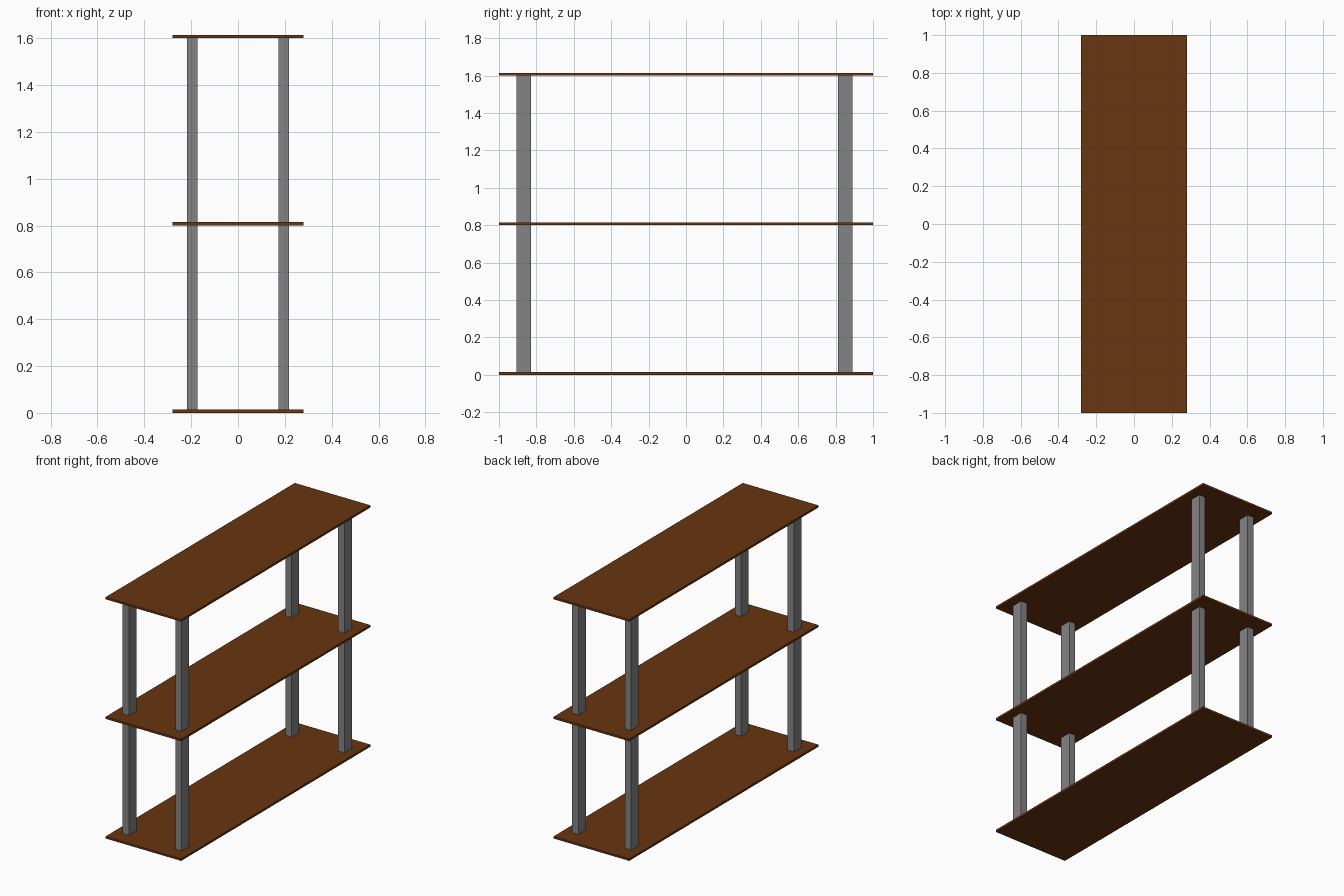
import bpy

cube = bpy.data.objects.get("Cube")
if cube:
    bpy.data.objects.remove(cube, do_unlink=True)


def make_material(name, color):
    mat = bpy.data.materials.new(name)
    mat.use_nodes = True
    mat.diffuse_color = color
    mat.node_tree.nodes["Principled BSDF"].inputs["Base Color"].default_value = color
    return mat


def box(name, center, size, mat):
    bpy.ops.mesh.primitive_cube_add(size=1, location=center)
    obj = bpy.context.object
    obj.name = name
    obj.scale = size
    bpy.ops.object.transform_apply(location=False, rotation=False, scale=True)
    obj.data.materials.append(mat)
    return obj


wood = make_material("brown wood", (0.14, 0.037, 0.005, 1))
metal = make_material("grey metal", (0.23, 0.23, 0.23, 1))

THICK = 0.014
SPACING = 0.8

# Three equal shelves
for level, name in enumerate(("bottom_shelf", "middle_shelf", "top_shelf")):
    box(name, (0, 0, level * SPACING + THICK / 2), (0.56, 2, THICK), wood)

# Four posts on each tier, standing between the shelves
post_height = SPACING - THICK
for tier, tier_name in enumerate(("lower", "upper")):
    z = tier * SPACING + THICK + post_height / 2
    for x, side in ((-0.195, "right"), (0.195, "left")):
        for y, end in ((-0.868, "front"), (0.852, "back")):
            box(f"{tier_name}_{end}_{side}_post", (x, y, z),
                (0.046, 0.078, post_height), metal)
